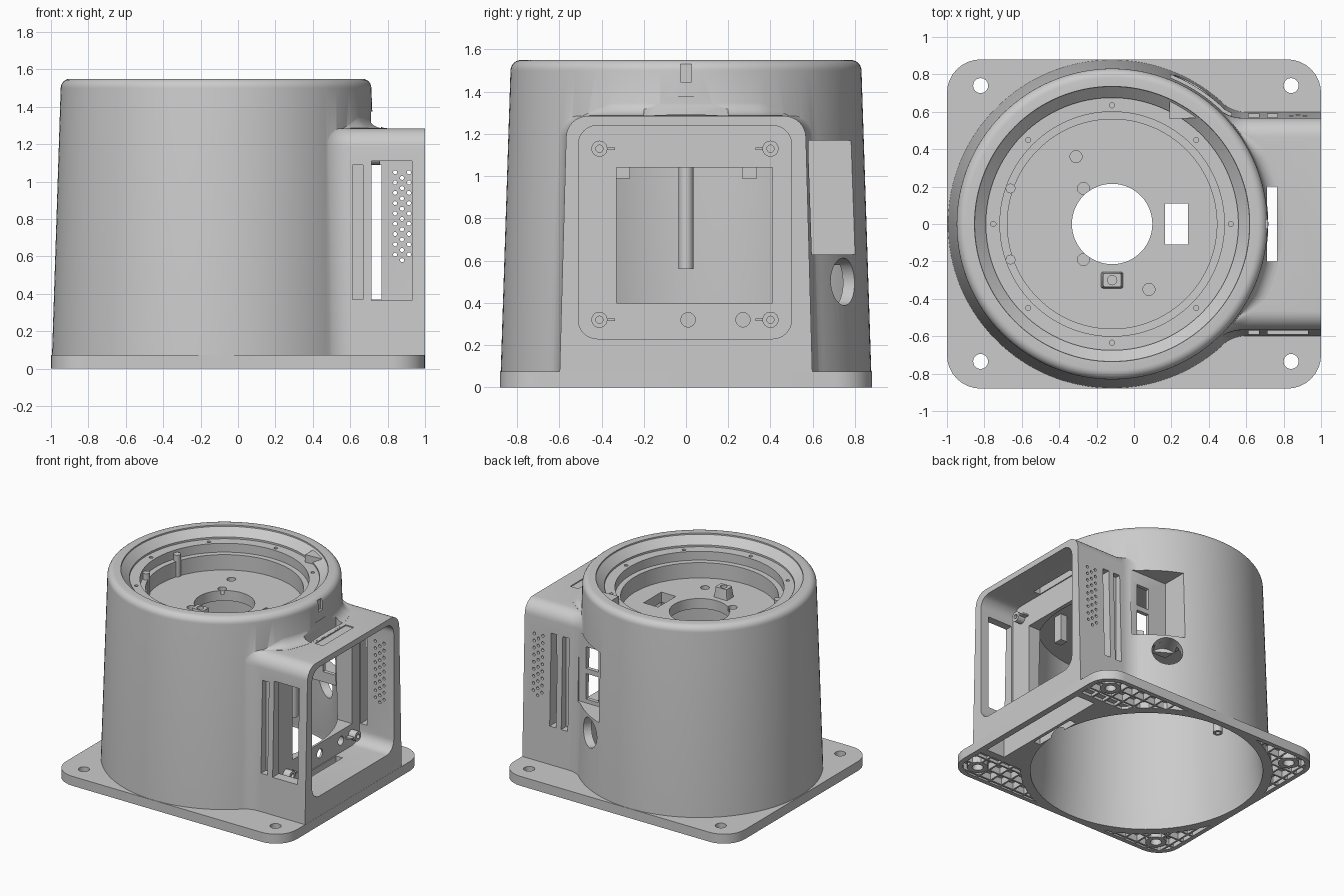
import bpy, bmesh
from math import sin, cos, pi, sqrt, atan2, radians
from mathutils import Matrix

if "Cube" in bpy.data.objects:
    bpy.data.objects.remove(bpy.data.objects["Cube"])

CX = -0.117          # axis of the round drum
helpers = []


def make(name, bm, helper=True):
    bmesh.ops.recalc_face_normals(bm, faces=bm.faces)
    bmesh.ops.triangulate(bm, faces=[f for f in bm.faces if len(f.verts) > 4])
    me = bpy.data.meshes.new(name)
    bm.to_mesh(me)
    bm.free()
    ob = bpy.data.objects.new(name, me)
    bpy.context.collection.objects.link(ob)
    if helper:
        ob.hide_render = True
        helpers.append(ob)
    return ob


def add_loft(bm, rings):
    rows = [[bm.verts.new(p) for p in ring] for ring in rings]
    n = len(rows[0])
    for a, b in zip(rows, rows[1:]):
        for i in range(n):
            j = (i + 1) % n
            bm.faces.new((a[i], a[j], b[j], b[i]))
    bm.faces.new(rows[0][::-1])
    bm.faces.new(rows[-1])


def loft(name, rings, helper=True):
    bm = bmesh.new()
    add_loft(bm, rings)
    return make(name, bm, helper)


def circle(x, y, z, r, n):
    return [(x + r * cos(2 * pi * i / n), y + r * sin(2 * pi * i / n), z) for i in range(n)]


def lathe(name, profile, x=CX, y=0, n=128, helper=True):
    return loft(name, [circle(x, y, z, r, n) for r, z in profile], helper)


def rounded(hx, hy, r, n=8):
    pts = []
    for q, (sx, sy) in enumerate([(1, 1), (-1, 1), (-1, -1), (1, -1)]):
        for i in range(n + 1):
            a = pi / 2 * (q + i / n)
            pts.append((sx * (hx - r) + r * cos(a), sy * (hy - r) + r * sin(a)))
    return pts


def prism(name, pts, z0, z1, helper=True):
    return loft(name, [[(x, y, z) for x, y in pts] for z in (z0, z1)], helper)


def boxes(name, ranges, helper=True):
    bm = bmesh.new()
    for x0, x1, y0, y1, z0, z1 in ranges:
        add_loft(bm, [[(x0, y0, z), (x1, y0, z), (x1, y1, z), (x0, y1, z)] for z in (z0, z1)])
    return make(name, bm, helper)


def rods(name, spots, r, lo, hi, axis, n=24, helper=True):
    # rods along axis; spots are the other two coordinates
    bm = bmesh.new()
    for u, v in spots:
        rings = []
        for t in (lo, hi):
            c = [(p[0], p[1]) for p in circle(u, v, 0, r, n)]
            rings.append([{'x': (t, a, b), 'y': (a, t, b), 'z': (a, b, t)}[axis] for a, b in c])
        add_loft(bm, rings)
    return make(name, bm, helper)


def boolean(target, tool, op='DIFFERENCE'):
    # robust solver first, exact solver if it refuses
    for solver in ('MANIFOLD', 'EXACT'):
        before = (len(target.data.vertices), len(target.data.polygons))
        m = target.modifiers.new("bool", 'BOOLEAN')
        m.operation, m.object, m.solver = op, tool, solver
        bpy.context.view_layer.objects.active = target
        bpy.ops.object.modifier_apply(modifier=m.name)
        for left in list(target.modifiers):
            target.modifiers.remove(left)
        if (len(target.data.vertices), len(target.data.polygons)) != before:
            break


# drum with rounded top edge
prof = [(0.879, 0.02), (0.831, 1.5)]
prof += [(0.781 + 0.05 * cos(a), 1.5 + 0.05 * sin(a)) for a in [pi / 2 * i / 6 for i in range(1, 7)]]
body = lathe("housing", prof, helper=False)


# keyhole-shaped side box that blends into the drum
def keyhole(z, inset):
    R, f = 0.876 - 0.033 * z, 0.2
    w = 0.6 - 0.035 * z / 1.285 - inset
    xc = CX + sqrt((R + f) ** 2 - (w + f) ** 2)
    phi = atan2(w + f, xc - CX)
    half = [(0.999, w)]
    for i in range(13):
        a = 1.5 * pi + (phi - pi / 2) * i / 12
        half.append((xc + f * cos(a), w + f + f * sin(a)))
    arc = [phi + (2 * pi - 2 * phi) * i / 80 for i in range(1, 80)]
    pts = half + [(CX + R * cos(a), R * sin(a)) for a in arc] + [(x, -y) for x, y in half[::-1]]
    return [(x, y, z) for x, y in pts]


rings = [keyhole(0.021, 0)]
for i in range(9):
    a = pi / 2 * i / 8
    rings.append(keyhole(1.185 + 0.1 * sin(a), 0.1 * (1 - cos(a))))
boolean(body, loft("side_box", rings), 'UNION')

# concave fillet between box top and drum
T, rings = radians(37), []
for k in range(41):
    t = -T + 2 * T * k / 40
    f, R = 0.075 * min(1, (T - abs(t)) / 0.2) + 0.005, 0.833
    sec = []
    for i in range(9):
        a = pi / 2 * i / 8
        sec.append((R + f - f * cos(a), f - f * sin(a)))
    sec += [(R + f, -0.04), (R - 0.04, -0.04), (R - 0.04, f)]
    over = max(0, (R + f) * abs(sin(t)) - 0.465)
    zt = 1.186 + sqrt(max(0, 0.01 - over ** 2))
    rings.append([(CX + r * cos(t), r * sin(t), zt + z) for r, z in sec])
boolean(body, loft("box_fillet", rings), 'UNION')

# base plate with rounded corners
plate = prism("base_plate", rounded(1, 0.88, 0.18), 0, 0.074, False)
corner = [(x, y) for x in (-0.82, 0.84) for y in (-0.735, 0.74)]
# ribbed hollows under the plate corners
hollow = prism("rib_hollow_cut", rounded(0.965, 0.845, 0.15), -0.1, 0.05)
boolean(hollow, rods("keep_ring", [(CX, 0)], 0.9, -0.2, 0.2, 'z', 96))
boolean(hollow, boxes("keep_box", [(0.4, 1.1, -0.56, 0.56, -0.21, 0.21)]))
boolean(hollow, rods("keep_boss", corner, 0.075, -0.22, 0.22, 'z'))
for k in range(-9, 10):
    p = k * 0.105 + 0.02
    boolean(hollow, boxes("rib_x", [(p - 0.007, p + 0.007, -1, 1, -0.23, 0.23)]))
    if abs(p) > 0.4:
        boolean(hollow, boxes("rib_y", [(-1.1, 1.1, p - 0.007, p + 0.007, -0.24, 0.24)]))
boolean(plate, hollow)
boolean(plate, rods("corner_hole_cut", corner, 0.04, -0.1, 0.2, 'z'))

# hollow underside of drum and box
cavity = lathe("cavity_cut", [(0.832, -0.1), (0.83, 0.02), (0.808, 0.2), (0.785, 1.2)])
under = boxes("under_box_cut", [(0.79, 0.95, -0.5, 0.5, -0.1, 0.19)])
slot = boxes("cable_slot_cut", [(0.71, 0.765, -0.2, 0.2, -0.2, 1.375)])
for ob in (body, plate):
    for tool in (cavity, under, slot):
        boolean(ob, tool)

# stepped well in the drum top
boolean(body, lathe("well_cut", [(0.56, 1.28), (0.56, 1.4), (0.6, 1.401), (0.6, 1.47), (0.675, 1.471),
                                 (0.675, 1.485), (0.735, 1.54), (0.74, 1.6)]))
ring = [(CX + 0.635 * cos(k * pi / 4), 0.635 * sin(k * pi / 4)) for k in range(8)]
boolean(body, rods("ring_screw_cut", ring, 0.014, 1.43, 1.5, 'z', 12))
boolean(body, rods("floor_hole_cut", [(CX, 0)], 0.215, 1.1, 1.35, 'z', 64))
boolean(body, boxes("floor_slot_cut", [(0.165, 0.29, -0.11, 0.11, 1.1, 1.35)]))
screws = [(-0.31, 0.36), (-0.27, 0.19), (-0.27, -0.19), (0.08, -0.35)]
boolean(body, rods("floor_screw_cut", screws, 0.032, 1.25, 1.35, 'z'))

# open end of the box, inner window and panel holes
boolean(body, loft("box_open_cut", [[(x, y - 0.005, z + 0.735) for y, z in rounded(0.505, 0.505, 0.09)]
                                    for x in (0.702, 1.1)]))
boolean(body, boxes("window_cut", [(0.3, 0.75, -0.33, 0.41, 0.4, 1.04)]))
boolean(body, rods("panel_hole_cut", [(0.01, 0.32), (0.27, 0.32)], 0.034, 0.5, 0.75, 'x'))

# side walls: shallow slot on both, wide opening in front, narrow slot and vents at the back
for y0, y1 in ((-0.72, -0.53), (0.53, 0.72)):
    boolean(body, boxes("shallow_slot_cut", [(0.612, 0.668, y0, y1, 0.37, 1.09)]))
boolean(body, boxes("front_opening_cut", [(0.713, 0.93, -0.72, -0.45, 0.365, 1.11)]))
boolean(body, boxes("back_slot_cut", [(0.713, 0.768, 0.45, 0.72, 0.37, 1.09)]))
vents = [(x, 1.05 - 0.11 * k) for k in range(5) for x in (0.84, 0.914)]
vents += [(0.877, 1.02 - 0.055 * k) for k in range(9)]
vents += [(x, 0.995 - 0.11 * k) for k in range(4) for x in (0.84, 0.914)]
boolean(body, rods("vent_cut", vents, 0.011, 0.4, 0.8, 'y', 12))

# groove on box top and pointer notch on drum
boolean(body, boxes("top_groove_cut", [(0.8, 0.87, -0.19, 0.19, 1.277, 1.4)]))
boolean(body, boxes("notch_cut", [(0.695, 0.8, -0.025, 0.025, 1.445, 1.53)]))

# square-cornered connector notch at the back, with its inner housing
pts = [(0.17, 0.55), (0.49, 0.55), (0.49, 0.56), (0.17, 0.76)]
boolean(body, prism("pocket_block", pts, 0.58, 1.215), 'UNION')
boolean(body, boxes("pocket_cut", [(0.195, 0.52, 0.58, 0.95, 0.63, 1.17)]))
boolean(body, boxes("socket_cut", [(0.35, 0.46, 0.45, 0.65, 0.66, 0.86),
                                   (0.35, 0.46, 0.45, 0.65, 0.9, 1.07)]))
bm = bmesh.new()
add_loft(bm, [[(x, p[0], p[1]) for p in circle(0, 0.5, 0, 0.112, 40)] for x in (0.7, 1.0)])
bm.transform(Matrix.Translation((CX, 0, 0)) @ Matrix.Rotation(radians(60), 4, 'Z'))
boolean(body, make("cable_hole_cut", bm))

# small parts: wedge on the rim, floor boss, posts, mounting bosses
parts = [prism("rim_wedge", [(0.19, 0.685), (0.19, 0.56), (0.38, 0.57)], 1.29, 1.53, False)]
boss = loft("floor_boss", [[(CX + k * x, -0.3 + k * y, z) for x, y in rounded(0.06, 0.045, 0.01, 2)]
                           for k, z in ((1, 1.27), (0.8, 1.36))], False)
boolean(boss, rods("boss_cut", [(CX, -0.3)], 0.025, 1.3, 1.4, 'z'))
parts.append(boss)
parts.append(rods("ring_posts", [(-0.66, 0.19), (-0.66, -0.19)], 0.026, 1.27, 1.45, 'z', helper=False))
posts = rods("hanging_posts", [(-0.78, 0), (0.48, 0)], 0.035, 0.56, 1.22, 'z', helper=False)
boolean(posts, rods("post_cut", [(-0.78, 0), (0.48, 0)], 0.016, 0.5, 0.65, 'z'))
parts.append(posts)
parts.append(boxes("ceiling_tabs", [(0.4, 0.46, y - 0.035, y + 0.035, 0.99, 1.22) for y in (-0.3, 0.3)], False))
mounts = [(y, z) for y in (-0.41, 0.4) for z in (0.32, 1.13)]
bosses = rods("panel_bosses", mounts, 0.038, 0.68, 0.76, 'x', helper=False)
boolean(bosses, rods("panel_boss_cut", mounts, 0.017, 0.71, 0.8, 'x'))
parts.append(bosses)
parts.append(boxes("boss_webs", [(0.69, 0.75, min(y * 0.91, y * 0.82), max(y * 0.91, y * 0.82), z - 0.006, z + 0.006)
                                 for y, z in mounts], False))

for ob in helpers:
    bpy.data.objects.remove(ob)
for ob in [body, plate] + parts:
    bpy.ops.object.select_all(action='DESELECT')
    ob.select_set(True)
    bpy.context.view_layer.objects.active = ob
    bpy.ops.object.shade_smooth_by_angle(angle=radians(28))
